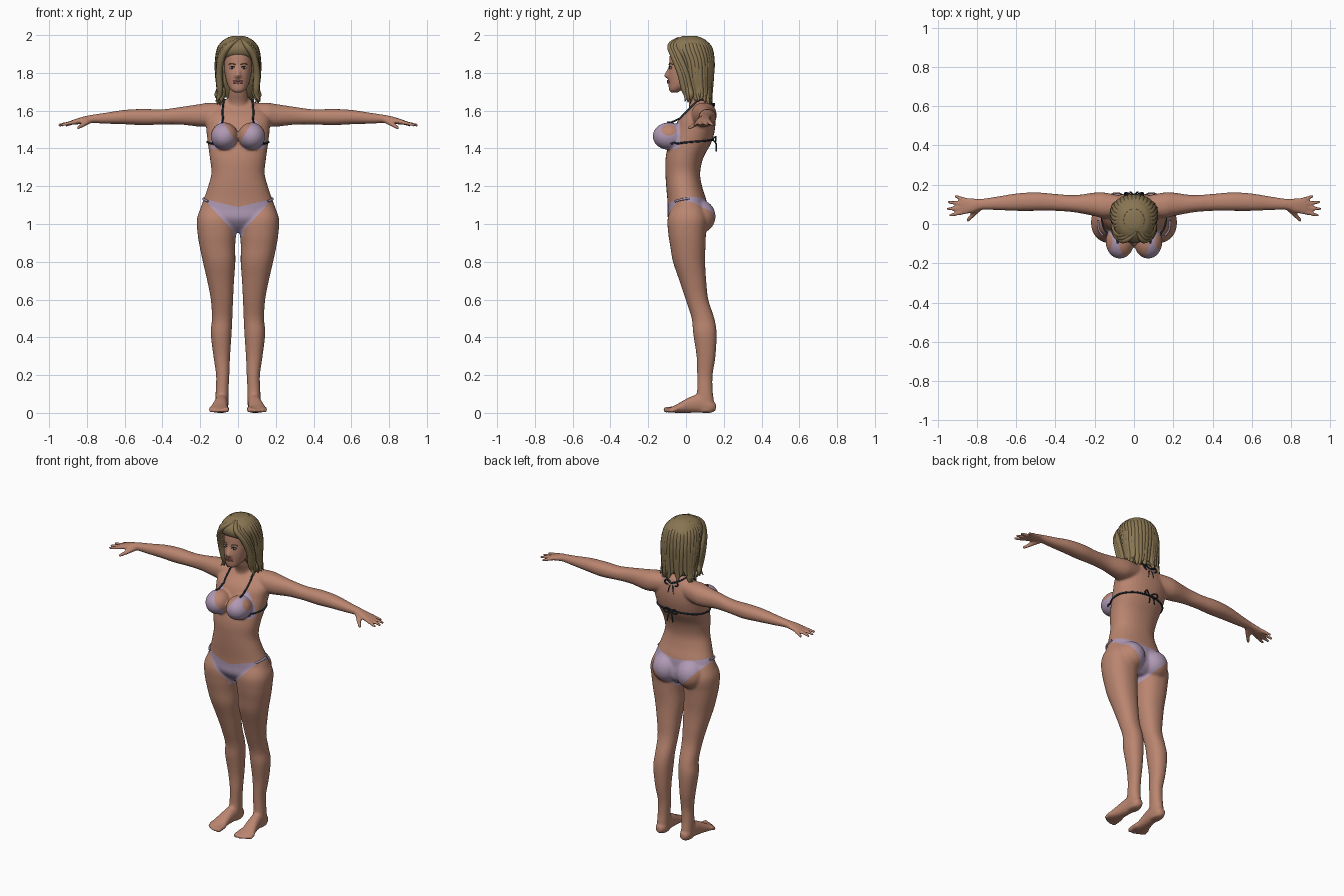
import bpy, bmesh, math, random
from mathutils import Vector, Matrix
from mathutils.bvhtree import BVHTree

random.seed(4)


def mat(name, r, g, b):
    m = bpy.data.materials.new(name)
    m.diffuse_color = (r, g, b, 1)
    return m


SKIN = mat("skin", .49, .235, .16)
HAIR = mat("dark_blond", .25, .18, .085)
LILAC = mat("lilac_fabric", .43, .32, .46)
DARK = mat("dark_cord", .018, .03, .045)
LIPS = mat("lip_rose", .36, .13, .11)
WHITE = mat("eye_white", .6, .56, .52)


def refine(rows, n=5):
    """Catmull-Rom interpolation of tuples of any length."""
    out = []
    for i in range(len(rows) - 1):
        a, b = rows[max(i - 1, 0)], rows[i]
        c, d = rows[i + 1], rows[min(i + 2, len(rows) - 1)]
        for j in range(n):
            t = j / n
            out.append([.5 * (2 * q + (r - p) * t + (2 * p - 5 * q + 4 * r - s) * t * t
                              + (3 * q - p - 3 * r + s) * t ** 3)
                        for p, q, r, s in zip(a, b, c, d)])
    return out + [list(rows[-1])]


def loft(bm, rows, axis="z", s=1, n=32, k=2.2):
    """Rows are (position, centre u, centre v, radius u, radius v)."""
    rings = []
    for t, u, v, ru, rv in refine(rows):
        ring = []
        for i in range(n):
            c, d = math.cos(math.tau * i / n), math.sin(math.tau * i / n)
            p = u + max(ru, .001) * math.copysign(abs(c) ** (2 / k), c)
            q = v + max(rv, .001) * math.copysign(abs(d) ** (2 / k), d)
            x, y, z = {"z": (p, q, t), "x": (t, p, q), "y": (p, t, q)}[axis]
            ring.append(bm.verts.new((x * s, y, z)))
        rings.append(ring)
    for a, b in zip(rings, rings[1:]):
        for i in range(n):
            bm.faces.new((a[i], a[(i + 1) % n], b[(i + 1) % n], b[i]))
    bm.faces.new(rings[0])
    bm.faces.new(rings[-1])


def ball(bm, c, r, s=1):
    bmesh.ops.create_icosphere(bm, subdivisions=3, radius=1,
        matrix=Matrix.Translation((c[0] * s, c[1], c[2])) @ Matrix.Diagonal((*r, 1)))


def digit(bm, a, b, ra, rb, s=1, n=9):
    for i in range(n):
        p, r = Vector(a).lerp(Vector(b), i / (n - 1)), ra + (rb - ra) * i / (n - 1)
        bmesh.ops.create_icosphere(bm, subdivisions=2, radius=r,
                                   matrix=Matrix.Translation((p.x * s, p.y, p.z)))


def finish(name, bm, *mats):
    bmesh.ops.recalc_face_normals(bm, faces=bm.faces[:])
    me = bpy.data.meshes.new(name)
    for f in bm.faces:
        f.smooth = True
    bm.to_mesh(me)
    ob = bpy.data.objects.new(name, me)
    bpy.context.collection.objects.link(ob)
    for m in mats:
        me.materials.append(m)
    return ob


def evaluated(ob):
    dg = bpy.context.evaluated_depsgraph_get()
    return bpy.data.meshes.new_from_object(ob.evaluated_get(dg))


def tubes(name, paths, m, res=2):
    """Each path is a list of (x, y, z, radius)."""
    cu = bpy.data.curves.new(name, "CURVE")
    cu.dimensions, cu.bevel_depth, cu.bevel_resolution, cu.use_fill_caps = "3D", 1, res, True
    for path in paths:
        sp = cu.splines.new("POLY")
        sp.points.add(len(path) - 1)
        for p, (x, y, z, r) in zip(sp.points, path):
            p.co, p.radius = (x, y, z, 1), max(r, .001)
    tmp = bpy.data.objects.new(name + "_path", cu)
    bpy.context.collection.objects.link(tmp)
    bm = bmesh.new()
    bm.from_mesh(evaluated(tmp))
    bpy.data.objects.remove(tmp)
    return finish(name, bm, m)


# Body: torso, neck, head
bm = bmesh.new()
loft(bm, [(.955, 0, .02, .05, .05), (.99, 0, .02, .15, .09), (1.03, 0, .012, .208, .108),
          (1.08, 0, .008, .2, .105), (1.13, 0, .004, .182, .103), (1.2, 0, -.01, .158, .095),
          (1.27, 0, -.017, .141, .092), (1.35, 0, -.008, .149, .1), (1.43, 0, .022, .16, .112),
          (1.5, 0, .045, .168, .108), (1.56, 0, .06, .17, .096), (1.61, 0, .08, .14, .068),
          (1.645, 0, .085, .09, .05), (1.67, 0, .075, .05, .04)])
loft(bm, [(1.58, 0, .08, .07, .06), (1.64, 0, .07, .056, .055), (1.7, 0, .045, .05, .055),
          (1.78, 0, .03, .05, .055)])
loft(bm, [(1.695, 0, -.062, .018, .018), (1.71, 0, -.055, .038, .035), (1.74, 0, -.02, .057, .073),
          (1.79, 0, -.004, .069, .092), (1.84, 0, .01, .075, .1), (1.9, 0, .015, .075, .1),
          (1.95, 0, .018, .063, .08), (1.98, 0, .02, .03, .04)])
digit(bm, (0, -.085, 1.828), (0, -.105, 1.785), .009, .0125)
for s in (1, -1):
    ball(bm, (.013, -.094, 1.782), (.009, .01, .008), s)
    ball(bm, (.072, -.09, 1.465), (.073, .087, .073), s)
    ball(bm, (.085, .065, 1.04), (.088, .092, .092), s)
    # Legs and feet
    loft(bm, [(1.1, .11, .01, .08, .08), (1.03, .112, .008, .105, .105), (.95, .112, .006, .102, .1),
              (.88, .109, .01, .094, .093), (.8, .1, .016, .086, .085), (.7, .092, .036, .071, .071),
              (.6, .085, .058, .059, .06), (.5, .084, .09, .054, .06), (.42, .089, .1, .055, .062),
              (.3, .086, .106, .044, .05), (.2, .081, .1, .035, .041), (.12, .084, .1, .034, .041),
              (.06, .085, .1, .034, .048), (.004, .085, .105, .03, .043)], "z", s)
    loft(bm, [(.158, .085, .032, .018, .018), (.13, .085, .036, .033, .036), (.08, .086, .05, .034, .05),
              (.02, .092, .042, .037, .042), (-.04, .1, .025, .046, .025), (-.07, .1, .018, .049, .017),
              (-.085, .1, .017, .044, .013)], "y", s)
    for x, y, r in ((.062, -.106, .016), (.087, -.108, .012), (.108, -.1, .0115),
                    (.127, -.09, .011), (.145, -.077, .0105)):
        digit(bm, (x, -.05, .022), (x, y, r), r, r, s)
    # Arms and hands
    loft(bm, [(.05, .09, 1.59, .05, .05), (.15, .095, 1.58, .065, .062), (.2, .1, 1.575, .06, .06),
              (.3, .103, 1.573, .044, .047), (.4, .11, 1.567, .043, .04), (.5, .114, 1.566, .047, .043),
              (.6, .111, 1.566, .044, .038), (.7, .105, 1.56, .034, .029), (.78, .1, 1.556, .028, .021),
              (.82, .094, 1.55, .036, .018), (.86, .092, 1.541, .042, .015),
              (.88, .092, 1.537, .04, .012)], "x", s)
    for y0, x, y in ((.06, .933, .045), (.081, .945, .077), (.103, .942, .111), (.124, .908, .141)):
        digit(bm, (.86, y0, 1.541), (x, y, 1.524), .012, .0095, s)
    digit(bm, (.79, .08, 1.545), (.845, .02, 1.51), .017, .0105, s)
body = finish("body", bm, SKIN, LILAC)
rm = body.modifiers.new("blend", "REMESH")
rm.mode, rm.voxel_size = "VOXEL", .0068
sm = body.modifiers.new("soften", "SMOOTH")
sm.factor, sm.iterations = .5, 6
bm = bmesh.new()
bm.from_mesh(evaluated(body))
body.modifiers.clear()

# Swimwear panels: convex outlines in (|x|, z), limited to a y range, cut into the skin
panels = [
    (-1, -.03, [(.03, 1.396), (.135, 1.396), (.166, 1.43), (.09, 1.56), (.014, 1.44)]),
    (-1, 0, [(-.1, .826), (.03, .967), (.17, 1.117), (.17, 1.13), (0, 1.09), (-.1, 1.066)]),
    (0, 1, [(-.1, .787), (.04, .95), (.19, 1.122), (.2, 1.148), (0, 1.122), (-.1, 1.109)]),
    (-1, 1, [(-.1, .935), (.028, .935), (.028, .985), (-.1, .985)])]


def near(f, lo, hi, poly, s):
    c = f.calc_center_median()
    return (lo - .01 < c.y < hi + .01 and c.x * s > -.008 and c.x * s < .22
            and min(z for x, z in poly) - .01 < c.z < max(z for x, z in poly) + .01)


for lo, hi, poly in panels:
    for s in (1, -1):
        for (x0, z0), (x1, z1) in zip(poly, poly[1:] + poly[:1]):
            fs = [f for f in bm.faces if .9 < f.verts[0].co.z < 1.6 and near(f, lo, hi, poly, s)]
            geom = fs + list({e for f in fs for e in f.edges}) + list({v for f in fs for v in f.verts})
            bmesh.ops.bisect_plane(bm, geom=geom, dist=1e-5, plane_co=(s * x0, 0, z0),
                                   plane_no=Vector((z1 - z0, 0, -s * (x1 - x0))).normalized())
for f in bm.faces:
    c = f.calc_center_median()
    x = abs(c.x)
    f.smooth = True
    f.material_index = int(x < .22 and any(lo <= c.y < hi and all(
        (x1 - x0) * (c.z - z0) - (z1 - z0) * (x - x0) >= 0
        for (x0, z0), (x1, z1) in zip(poly, poly[1:] + poly[:1])) for lo, hi, poly in panels))
bm.to_mesh(body.data)
skin_tree = BVHTree.FromBMesh(bm)


def strap(pts, r, s=1):
    """Path laid onto the skin."""
    out = []
    for x, y, z in refine(pts, 10):
        co, no, _, _ = skin_tree.find_nearest(Vector((x * s, y, z)))
        out.append((*(co + no * r * .5), r))
    return out


# Cords, bows and side ties
cords, ties = [], []
for s in (1, -1):
    cords.append(strap([(.088, -.1, 1.555), (.088, -.03, 1.61), (.08, .06, 1.66), (.05, .12, 1.64),
                        (0, .14, 1.62)], .005, s))
    cords.append(strap([(.13, -.08, 1.425), (.165, -.02, 1.43), (.165, .06, 1.435), (.1, .13, 1.44),
                        (0, .15, 1.445)], .005, s))
    ties.append(strap([(.16, -.06, 1.12), (.18, -.02, 1.13), (.19, .02, 1.138)], .006, s))
    for z, y in ((1.445, .137), (1.62, .128)):
        cords.append([(x * s, y + d, z + h, .004) for x, d, h in refine(
            [(0, 0, 0), (.03, .02, .018), (.048, .02, .004), (.03, .018, -.01), (0, .005, 0)])])
        cords.append([(x * s, y + d, z + h, .004) for x, d, h in refine(
            [(0, .005, 0), (.012, .022, -.02), (.02, .024, -.06)])])
tubes("bikini_cords", cords, DARK)
tubes("side_ties", ties, LILAC)

# Face: eyes, irises, brows, lips
for s, side in ((1, "left"), (-1, "right")):
    for part, c, r, m in (("eye", (.031, -.08, 1.826), (.015, .008, .0065), WHITE),
                          ("iris", (.031, -.0855, 1.826), (.006, .004, .006), DARK)):
        bm = bmesh.new()
        ball(bm, c, r, s)
        finish(f"{side}_{part}", bm, m)
lids = [strap([(.015, -.088, 1.83), (.031, -.088, 1.835), (.048, -.08, 1.829)], .0025, s) for s in (1, -1)]
tubes("eyelashes", lids, DARK)
brows = [strap([(.014, -.09, 1.843), (.034, -.09, 1.851), (.054, -.075, 1.844)], .003, s) for s in (1, -1)]
tubes("eyebrows", brows, HAIR)
tubes("lips", [strap([(-.023, -.085, z), (0, -.1, z + d), (.023, -.085, z)], .005)
               for z, d in ((1.755, .002), (1.751, -.004))], LIPS)

# Hair: solid mass behind the face, covered with tapered locks
bm = bmesh.new()
loft(bm, [(1.67, 0, .08, .08, .04), (1.7, 0, .074, .098, .056), (1.75, 0, .062, .103, .075),
          (1.8, 0, .058, .108, .08), (1.86, 0, .048, .111, .093), (1.9, 0, .026, .109, .113),
          (1.94, 0, .02, .1, .113), (1.975, 0, .02, .076, .083), (1.994, 0, .02, .035, .04)])
finish("hair_mass", bm, HAIR)
locks = []
for i in range(23):
    a = math.radians(-121 + 11 * i)
    j, h = random.uniform(-.1, .1), random.uniform(-.015, .025)
    locks.append(refine([(rx * math.sin(a + j * t), cy + ry * math.cos(a + j * t), z + h * t, r)
        for t, z, cy, rx, ry, r in ((0, 1.98, .02, .045, .05, .012), (0, 1.935, .025, .09, .095, .018),
            (0, 1.86, .05, .103, .083, .02), (.5, 1.78, .06, .102, .07, .02),
            (1, 1.71, .07, .098, .056, .018), (1, 1.675, .074, .106, .056, .012),
            (1.5, 1.645, .078, .118, .062, .002))]))
for s in (1, -1):
    for d in (0, .014, .028):
        locks.append(refine([(.015 + s * d * .5, -.04 + d, 1.982, .008), (s * (.045 + d * .6), -.083 + d, 1.945, .015),
            (s * (.084 + d * .3), -.064 + d, 1.885, .017), (s * .1, -.03 + d, 1.8, .018),
            (s * .096, -.01 + d, 1.72, .018), (s * (.098 + d * .5), 0 + d, 1.68, .012),
            (s * (.118 - d), -.005 + d, 1.65 - d * .4, .002)]))
tubes("hair_locks", locks, HAIR, 3)
